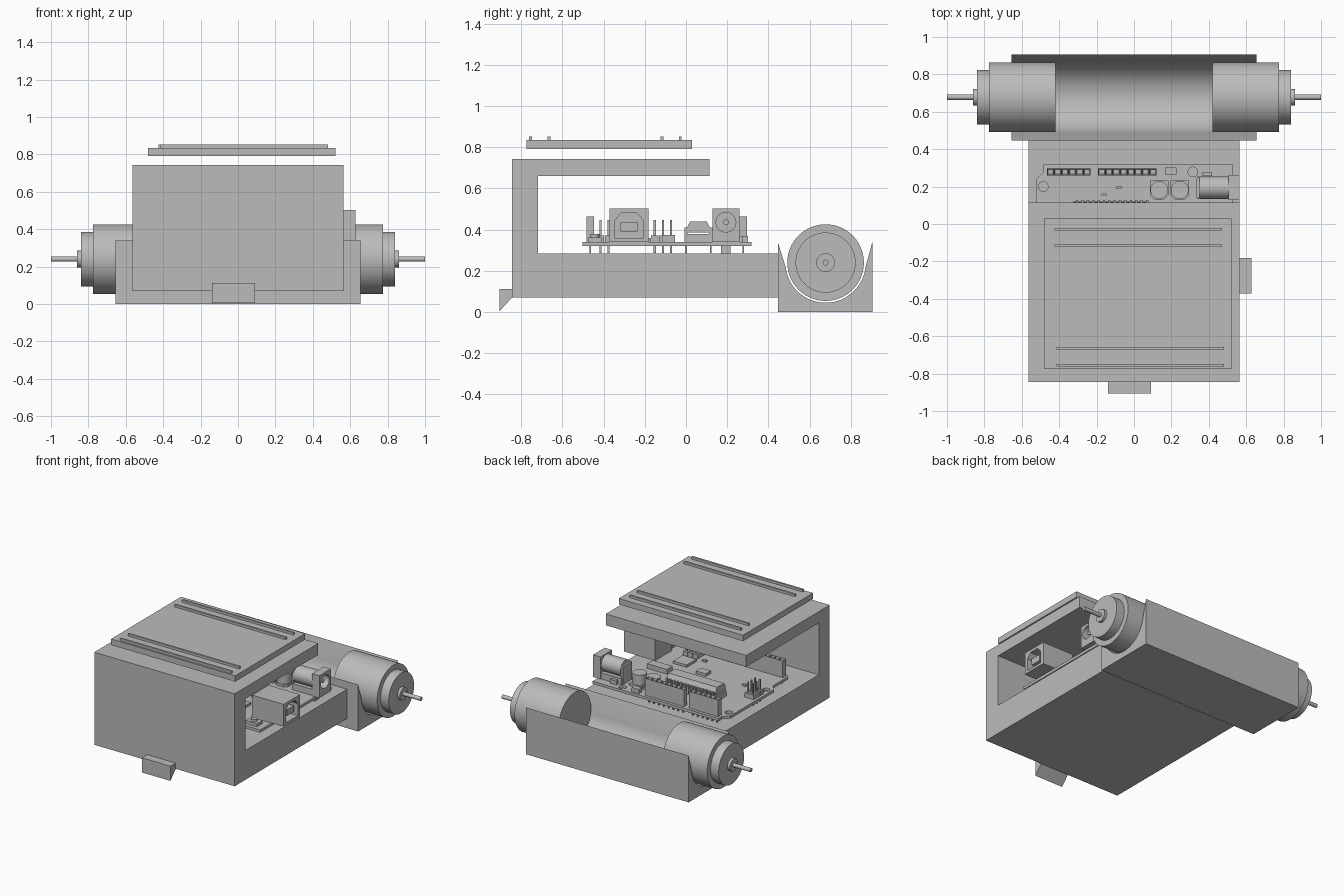
import bpy, bmesh, math
from mathutils import Matrix, Vector

cube = bpy.data.objects.get("Cube")
if cube:
    bpy.data.objects.remove(cube, do_unlink=True)

grey = bpy.data.materials.new("plain_grey")
grey.use_nodes = True
grey.diffuse_color = (0.5, 0.5, 0.5, 1)
grey.node_tree.nodes["Principled BSDF"].inputs["Base Color"].default_value = (0.5, 0.5, 0.5, 1)


def finish(name, bm, smooth=False):
    """Turn a bmesh into a named grey object."""
    bmesh.ops.recalc_face_normals(bm, faces=bm.faces)
    mesh = bpy.data.meshes.new(name)
    bm.to_mesh(mesh)
    bm.free()
    mesh.materials.append(grey)
    obj = bpy.data.objects.new(name, mesh)
    bpy.context.collection.objects.link(obj)
    if smooth:
        bpy.ops.object.select_all(action='DESELECT')
        obj.select_set(True)
        bpy.context.view_layer.objects.active = obj
        bpy.ops.object.shade_smooth_by_angle(angle=math.radians(30))
    return obj


def add_box(bm, x, y, z):
    """Box from (low, high) pairs."""
    spans = (x, y, z)
    mid = Vector([(a + b) / 2 for a, b in spans])
    size = [abs(b - a) for a, b in spans]
    m = Matrix.Translation(mid) @ Matrix.Diagonal((*size, 1))
    return bmesh.ops.create_cube(bm, size=1, matrix=m)["verts"]


def add_rod(bm, start, end, r, sides=32):
    """Cylinder between two points."""
    a, b = Vector(start), Vector(end)
    turn = (b - a).to_track_quat('Z', 'Y').to_matrix().to_4x4()
    bmesh.ops.create_cone(bm, cap_ends=True, segments=sides, radius1=r, radius2=r,
                          depth=(b - a).length, matrix=Matrix.Translation((a + b) / 2) @ turn)


def add_prism(bm, points, axis, low, high):
    """Profile extruded along x (points are y, z) or z (points are x, y)."""
    place = (lambda p: (low, *p)) if axis == 'x' else (lambda p: (*p, low))
    face = bm.faces.new([bm.verts.new(place(p)) for p in points])
    out = bmesh.ops.extrude_face_region(bm, geom=[face])["geom"]
    d = high - low
    bmesh.ops.translate(bm, vec=(d, 0, 0) if axis == 'x' else (0, 0, d),
                        verts=[g for g in out if isinstance(g, bmesh.types.BMVert)])


def box(name, x, y, z):
    bm = bmesh.new()
    add_box(bm, x, y, z)
    return finish(name, bm)


def prism(name, points, axis, low, high, smooth=False):
    bm = bmesh.new()
    add_prism(bm, points, axis, low, high)
    return finish(name, bm, smooth)


def cut(obj, cutter):
    """Subtract the cutter, then discard it."""
    cutter.hide_render = True
    mod = obj.modifiers.new("cut", 'BOOLEAN')
    mod.operation, mod.solver, mod.object = 'DIFFERENCE', 'EXACT', cutter
    bpy.context.view_layer.objects.active = obj
    bpy.ops.object.modifier_apply(modifier=mod.name)
    bpy.data.objects.remove(cutter, do_unlink=True)


# Chassis: C-shaped housing with a front wedge
prism("chassis", [(-.845, .07), (.448, .07), (.448, .283), (-.72, .283), (-.72, .66),
                  (.115, .66), (.115, .743), (-.845, .743)], 'x', -.565, .565)
prism("front_wedge", [(-.905, .005), (-.845, .07), (-.845, .112), (-.905, .112)], 'x', -.14, .09)

# Motor cradle with a round trough
MY, MZ = .678, .24
arc = [(MY + .195 * math.cos(t), MZ + .195 * math.sin(t))
       for t in (math.radians(187 + 166 * i / 36) for i in range(37))]
prism("motor_cradle", [(.905, 0), (.446, 0), (.446, .34)] + arc + [(.905, .34)],
      'x', -.655, .655, True)

# Motors: can, end step, hub and shaft on each side
for side, tag in ((1, "left"), (-1, "right")):
    bm = bmesh.new()
    for a, b, r in ((.42, .775, .186), (.775, .84, .146), (.84, .86, .045), (.86, 1, .014)):
        add_rod(bm, (side * a, MY, MZ), (side * b, MY, MZ), r, 64)
    finish(tag + "_motor", bm, True)

# Floating top plate with long strips
box("top_plate", (-.48, .52), (-.775, .03), (.792, .835))
for i, (x, y) in enumerate(((-.425, -.028), (-.425, -.117), (-.415, -.665), (-.415, -.755))):
    box(f"plate_strip_{i}", (x, x + .895), (y - .007, y + .007), (.835, .852))

# Circuit board, laid out in millimetres from its back left corner
S, LOW, TOP = .01538, .32, .34
def bx(mm): return .53 - mm * S
def by(mm): return .317 - mm * S

outline = [(0, 0), (66, 0), (66, 2.5), (68.6, 5.1), (68.6, 37.8), (66, 40.4),
           (66, 51.8), (64.5, 53.3), (0, 53.3)]
board = prism("circuit_board", [(bx(x), by(y)) for x, y in outline], 'z', LOW, TOP)
bm = bmesh.new()
for x, y in ((14, 2.5), (15.3, 50.7), (66, 7.6), (66, 35.6)):
    add_rod(bm, (bx(x), by(y), .3), (bx(x), by(y), .36), .026, 24)
cut(board, finish("hole_cutter", bm))

# Socket headers with square holes and solder tails
for name, x0, count, y in (("power", 27.9, 8, 2.5), ("analog", 50.8, 6, 2.5),
                           ("digital_low", 45.7, 8, 50.8), ("digital_high", 18.8, 10, 50.8)):
    bm = bmesh.new()
    h = S * 1.27
    for i in range(count):
        x, yc = bx(x0 + 2.54 * i), by(y)
        add_box(bm, (x - h, x + h), (yc - .018, yc + .018), (TOP, .463))
    bmesh.ops.remove_doubles(bm, verts=bm.verts, dist=.0005)
    tops = [f for f in bm.faces if f.calc_center_median().z > .46]
    bmesh.ops.inset_individual(bm, faces=tops, thickness=.008)
    for f in tops:
        bmesh.ops.translate(bm, verts=f.verts, vec=(0, 0, -.06))
    for i in range(count):
        x = bx(x0 + 2.54 * i)
        add_box(bm, (x - .004, x + .004), (yc - .004, yc + .004), (.287, LOW))
    finish(name + "_header", bm)

# Bare pin groups
for name, x0, nx, y0, ny in (("main", 63.6, 2, 25.4, 3), ("small", 17.8, 3, 45.1, 2)):
    bm = bmesh.new()
    for i in range(nx):
        for j in range(ny):
            x, y = bx(x0 + 2.54 * i), by(y0 + 2.54 * j)
            add_box(bm, (x - .005, x + .005), (y - .005, y + .005), (.287, .447))
            add_box(bm, (x - .018, x + .018), (y - .018, y + .018), (TOP, .372))
    finish(name + "_pins", bm)

# Long chip in its socket, with two rows of legs
box("chip_socket", (-.325, .078), (0, .12), (TOP, .38))
prism("long_chip", [(.008, .385), (.112, .385), (.118, .405), (.1, .44), (.02, .44), (.002, .405)],
      'x', -.32, .073)
bm = bmesh.new()
for i in range(14):
    x = -.305 + 2.54 * S * i * .74
    for y in (0, .12):
        add_box(bm, (x - .006, x + .006), (y - .008, y + .008), (TOP, .41))
        add_box(bm, (x - .004, x + .004), (y - .004, y + .004), (.287, LOW))
finish("chip_legs", bm)

# Capacitors: chamfered foot and round can
for i, x in enumerate((.135, .245)):
    bm = bmesh.new()
    a, y, c = .05, .182, .022
    add_prism(bm, [(x - a, y + a), (x - a, y - a + c), (x - a + c, y - a), (x + a - c, y - a),
                   (x + a, y - a + c), (x + a, y + a)], 'z', TOP, .357)
    add_rod(bm, (x, y, .357), (x, y, .43), .048)
    finish(f"capacitor_{i}", bm, True)

# Square data socket with a hollow mouth and centre tongue
socket = box("data_socket", (.375, .628), (-.372, -.182), (TOP, .502))
cut(socket, prism("mouth_cutter", [(-.345, .358), (-.209, .358), (-.209, .445), (-.24, .482),
                                   (-.314, .482), (-.345, .445)], 'x', .5, .65))
box("data_socket_tongue", (.5, .615), (-.318, -.236), (.392, .438))

# Round power jack: drilled front block, barrel, base and centre pin
JY, JZ = .194, .436
jack = box("jack_front", (.505, .565), (.128, .261), (TOP, .502))
bm = bmesh.new()
add_rod(bm, (.35, JY, JZ), (.505, JY, JZ), .06)
barrel = finish("jack_barrel", bm, True)
for part in (jack, barrel):
    bm = bmesh.new()
    add_rod(bm, (.4, JY, JZ), (.6, JY, JZ), .048)
    cut(part, finish("bore_cutter", bm, True))
bm = bmesh.new()
add_rod(bm, (.39, JY, JZ), (.55, JY, JZ), .014, 16)
finish("jack_pin", bm, True)
box("jack_base", (.34, .505), (.134, .255), (TOP, .385))
box("jack_back", (.335, .35), (.14, .248), (TOP, .47))
box("jack_tail", (.4, .5), (.17, .215), (.282, LOW))

# Small parts soldered to the board: middle x, middle y, width, depth, height
small = {"regulator": (.197, .283, .06, .036, .03), "diode": (.392, .267, .05, .02, .03),
         "crystal": (.27, -.085, .16, .064, .035), "interface_chip": (.2, -.27, .11, .11, .018),
         "resistor_a": (-.08, .195, .026, .014, .01), "resistor_b": (-.16, .157, .026, .014, .01),
         "reset_base": (.44, -.443, .09, .065, .022), "amplifier": (.0, -.2, .08, .06, .02),
         "light_a": (-.33, -.2, .03, .018, .012), "light_b": (.1, -.36, .03, .018, .012)}
for name, (x, y, w, d, h) in small.items():
    box(name, (x - w / 2, x + w / 2), (y - d / 2, y + d / 2), (TOP, TOP + h))
bm = bmesh.new()
add_rod(bm, (.44, -.443, .362), (.44, -.443, .378), .022, 20)
finish("reset_button", bm, True)
